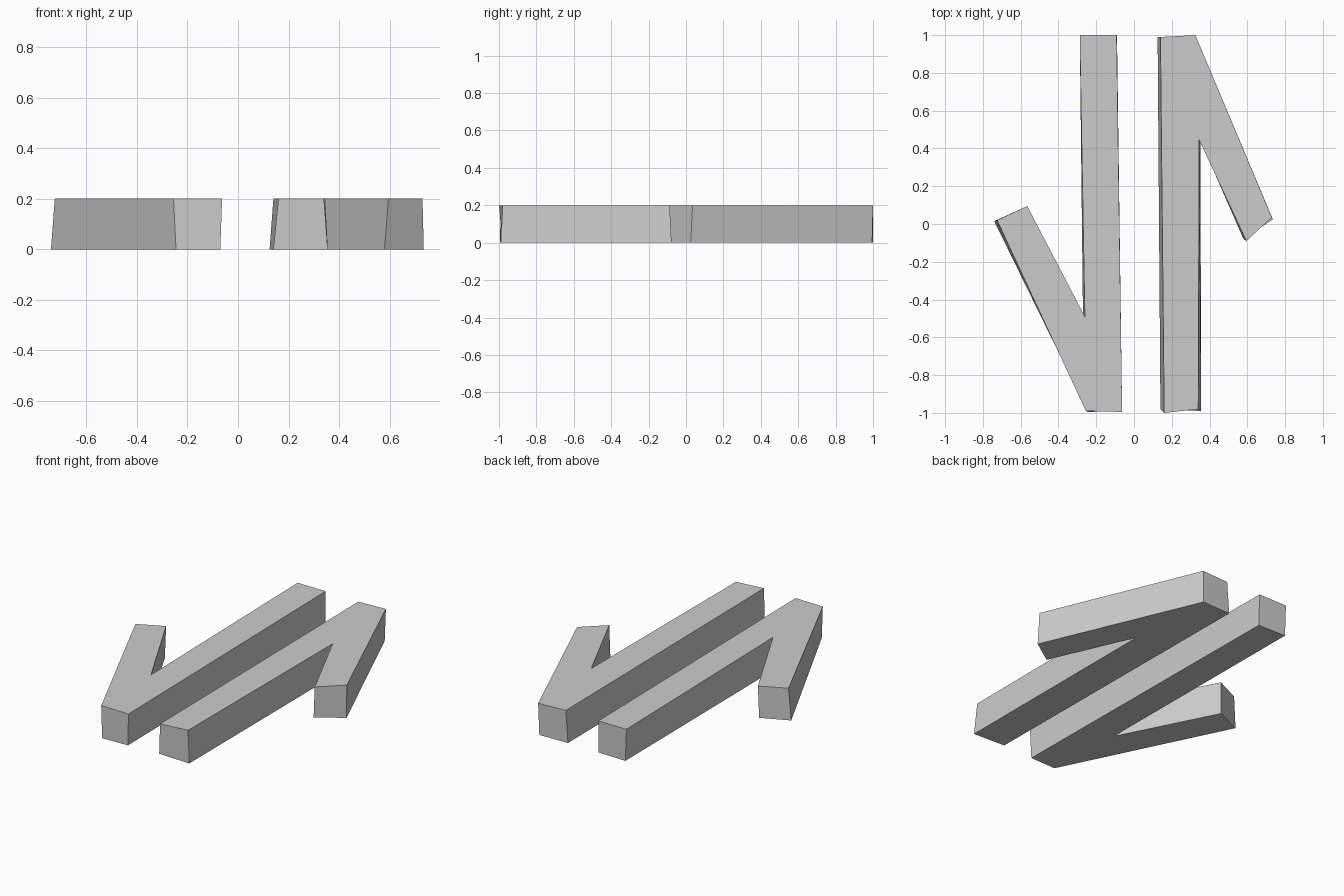
import bpy
import bmesh

cube = bpy.data.objects.get("Cube")
if cube:
    bpy.data.objects.remove(cube, do_unlink=True)

HEIGHT = 0.2

# Single plain grey
grey = bpy.data.materials.new("plain_grey")
grey.use_nodes = True
colour = (0.6, 0.6, 0.6, 1)
grey.diffuse_color = colour
grey.node_tree.nodes["Principled BSDF"].inputs["Base Color"].default_value = colour


def lofted_slab(name, bottom, top):
    """Solid between a floor outline and a slightly different top outline."""
    bm = bmesh.new()
    low = [bm.verts.new((x, y, 0)) for x, y in bottom]
    high = [bm.verts.new((x, y, HEIGHT)) for x, y in top]
    bm.faces.new(low[::-1])
    bm.faces.new(high)
    count = len(low)
    for i in range(count):
        j = (i + 1) % count
        bm.faces.new((low[i], low[j], high[j], high[i]))
    bmesh.ops.recalc_face_normals(bm, faces=bm.faces[:])
    mesh = bpy.data.meshes.new(name)
    bm.to_mesh(mesh)
    bm.free()
    mesh.materials.append(grey)
    obj = bpy.data.objects.new(name, mesh)
    bpy.context.collection.objects.link(obj)
    return obj


# Half arrow pointing forward: long shaft with a barb on its outer side
lofted_slab(
    "right_half_arrow",
    bottom=[(-.28, 1), (-.09, .995), (-.07, -.99), (-.245, -.995),
            (-.74, .015), (-.57, .09), (-.27, -.5)],
    top=[(-.287, 1), (-.092, 1), (-.063, -.995), (-.255, -.99),
         (-.725, .02), (-.565, .095), (-.26, -.49)],
)

# Half arrow pointing backward
lofted_slab(
    "left_half_arrow",
    bottom=[(.125, .99), (.14, -.98), (.355, -.99), (.352, .44),
            (.58, -.08), (.735, .025), (.32, .995)],
    top=[(.14, .99), (.16, -1), (.34, -.98), (.345, .445),
         (.595, -.09), (.73, .035), (.325, 1)],
)
